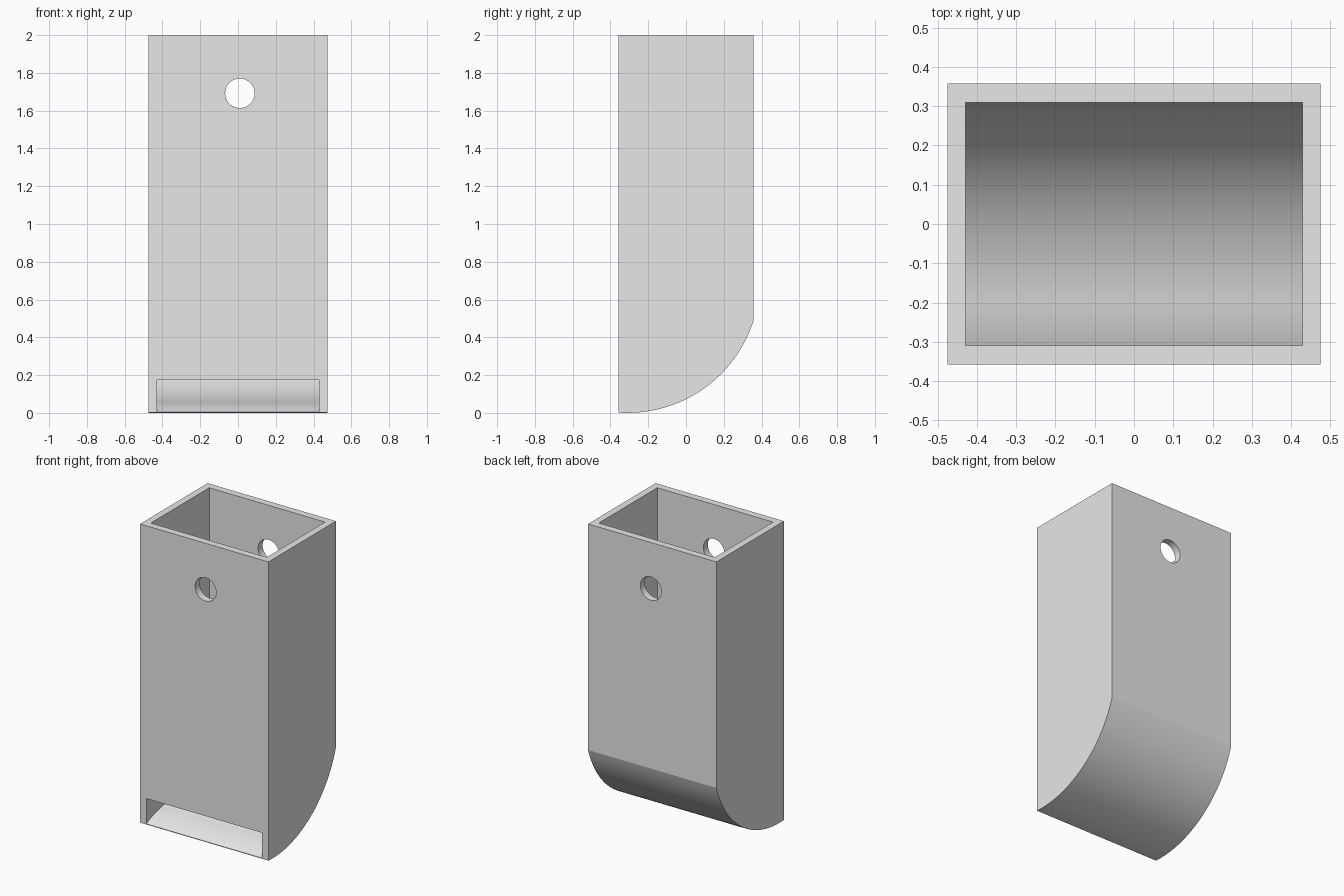
import bpy, bmesh, math
from mathutils import Matrix

HALF_X, HALF_Y, HEIGHT, WALL = 0.475, 0.357, 2.0, 0.048
ARC_Y, ARC_Z, RADIUS = -0.31, 0.70, 0.70      # axis of the curved chute floor

if "Cube" in bpy.data.objects:
    bpy.data.objects.remove(bpy.data.objects["Cube"])

grey = bpy.data.materials.new("light grey plastic")
grey.use_nodes = True
grey.diffuse_color = (0.8, 0.8, 0.8, 1)
grey.node_tree.nodes["Principled BSDF"].inputs["Base Color"].default_value = (0.8, 0.8, 0.8, 1)


def arc(radius, y0, y1, steps=32):
    """Points of the lower arc between two y positions."""
    a0, a1 = (math.asin((y - ARC_Y) / radius) for y in (y0, y1))
    angles = [a0 + (a1 - a0) * i / steps for i in range(steps + 1)]
    return [(ARC_Y + radius * math.sin(a), ARC_Z - radius * math.cos(a)) for a in angles]


def bezier(a, b, c, steps=10):
    """Quadratic curve from a to c, without its last point."""
    ts = [i / steps for i in range(steps)]
    return [tuple((1 - t) ** 2 * p + 2 * t * (1 - t) * q + t * t * r
                  for p, q, r in zip(a, b, c)) for t in ts]


def add_object(name, bm):
    bmesh.ops.recalc_face_normals(bm, faces=bm.faces)
    mesh = bpy.data.meshes.new(name)
    bm.to_mesh(mesh)
    bm.free()
    mesh.materials.append(grey)
    obj = bpy.data.objects.new(name, mesh)
    bpy.context.collection.objects.link(obj)
    return obj


def extrude_profile(name, points, half_width):
    """Extrude a (y, z) side profile across x."""
    bm = bmesh.new()
    face = bm.faces.new([bm.verts.new((-half_width, y, z)) for y, z in points])
    new = bmesh.ops.extrude_face_region(bm, geom=[face])["geom"]
    verts = [v for v in new if isinstance(v, bmesh.types.BMVert)]
    bmesh.ops.translate(bm, verts=verts, vec=(2 * half_width, 0, 0))
    return add_object(name, bm)


# Outer body with rounded underside
body = extrude_profile("dispenser_body", arc(RADIUS, -HALF_Y, HALF_Y)
                       + [(HALF_Y, HEIGHT), (-HALF_Y, HEIGHT)], HALF_X)

# Cavity, sloping floor with rolled lip, and front outlet slot
inner_y = HALF_Y - WALL
floor = arc(RADIUS - WALL, -0.2, inner_y)
lip = bezier((-HALF_Y, 0.006), (-0.283, 0.043), floor[0])
cavity = extrude_profile("cavity_cutter", [(-0.45, 0.006)] + lip + floor + [
    (inner_y, HEIGHT + 0.1), (-inner_y, HEIGHT + 0.1),
    (-inner_y, 0.175), (-0.45, 0.175)], HALF_X - WALL + 0.002)

# Round hole through the front and back walls
bm = bmesh.new()
bmesh.ops.create_cone(bm, cap_ends=True, segments=48, radius1=0.078, radius2=0.078,
                      depth=1.2, matrix=Matrix.Translation((0.01, 0, 1.692))
                      @ Matrix.Rotation(math.pi / 2, 4, "X"))
hole = add_object("hole_cutter", bm)

# Cut the body, then drop the cutters
bpy.ops.object.select_all(action="DESELECT")
body.select_set(True)
bpy.context.view_layer.objects.active = body
for cutter in (cavity, hole):
    cutter.hide_render = True
    mod = body.modifiers.new(cutter.name, "BOOLEAN")
    mod.operation, mod.solver, mod.object = "DIFFERENCE", "EXACT", cutter
    bpy.ops.object.modifier_apply(modifier=mod.name)
    bpy.data.objects.remove(cutter)
bpy.ops.object.shade_smooth_by_angle(angle=math.radians(12))
